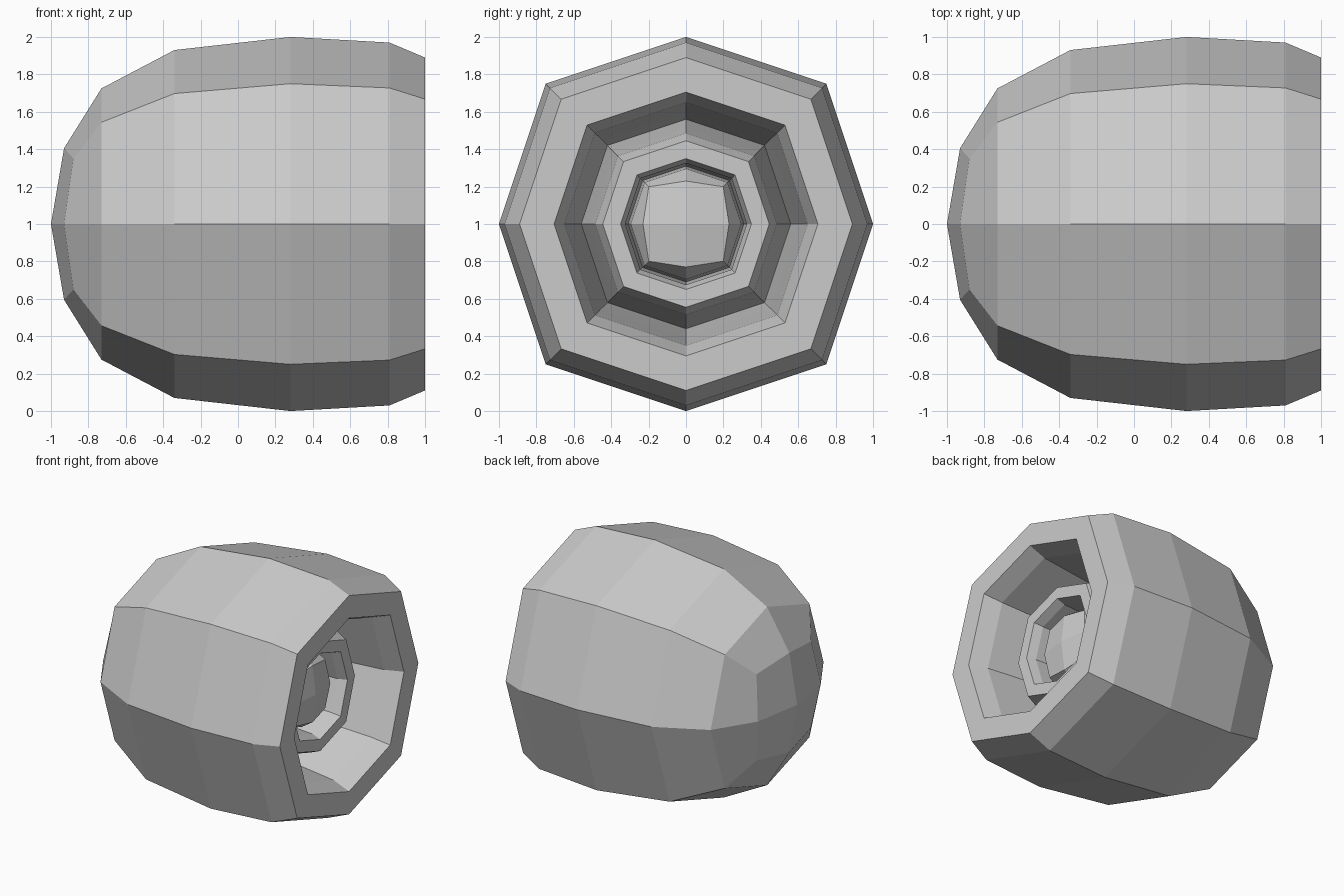
import bpy

if "Cube" in bpy.data.objects:
    bpy.data.objects.remove(bpy.data.objects["Cube"])

# Eight directions of the rounded-square section (y, z), axis points and corners alternating
DIRS = [(1, 0), (1, 1), (0, 1), (-1, 1), (-1, 0), (-1, -1), (0, -1), (1, -1)]
CENTRE_Z = 1.0


def ring(x, r, corner=0.75, corner_dx=0.0):
    """One eight-point section: axis radius r, corners at r * corner."""
    pts = []
    for i, (y, z) in enumerate(DIRS):
        k, dx = (r * corner, corner_dx) if i % 2 else (r, 0.0)
        pts.append((x + dx, y * k, z * k + CENTRE_Z))
    return pts


def loft(name, rings, start_pole=None, end_pole=None):
    """Skin the rings along x; a pole closes an end with four quads."""
    verts = [p for r in rings for p in r]
    faces = []
    for i in range(len(rings) - 1):
        a, b = i * 8, i * 8 + 8
        for k in range(8):
            n = (k + 1) % 8
            faces.append((a + k, a + n, b + n, b + k))
    for pole, base, flip in ((start_pole, 0, True), (end_pole, len(rings) * 8 - 8, False)):
        if pole is None:
            continue
        verts.append((pole, 0, CENTRE_Z))
        for k in range(0, 8, 2):
            f = (len(verts) - 1, base + k, base + k + 1, base + (k + 2) % 8)
            faces.append(f[::-1] if flip else f)
    mesh = bpy.data.meshes.new(name)
    mesh.from_pydata(verts, [], faces)
    mesh.update()
    obj = bpy.data.objects.new(name, mesh)
    bpy.context.collection.objects.link(obj)
    return obj


# Outer cup: rounded back, barrel side, flat rim, tapering inner wall
outer = [(-0.73, 0.725), (-0.34, 0.93), (0.28, 1.0), (0.81, 0.97), (1.0, 0.89),
         (1.0, 0.705), (0.86, 0.65), (0.45, 0.60), (0.15, 0.56)]
loft("outer_shell",
     [ring(-0.93, 0.405, 0.865, 0.05)] + [ring(x, r) for x, r in outer],
     start_pole=-1.0)

# Middle collar rising from the bottom of the groove
collar = [(0.15, 0.56), (0.45, 0.515), (0.64, 0.485), (0.74, 0.445),
          (0.74, 0.35), (0.67, 0.325), (0.42, 0.31)]
loft("middle_collar", [ring(x, r) for x, r in collar])

# Domed core in the middle
loft("core",
     [ring(0.42, 0.31), ring(0.57, 0.295), ring(0.67, 0.23, 0.865, -0.025)],
     end_pole=0.70)
